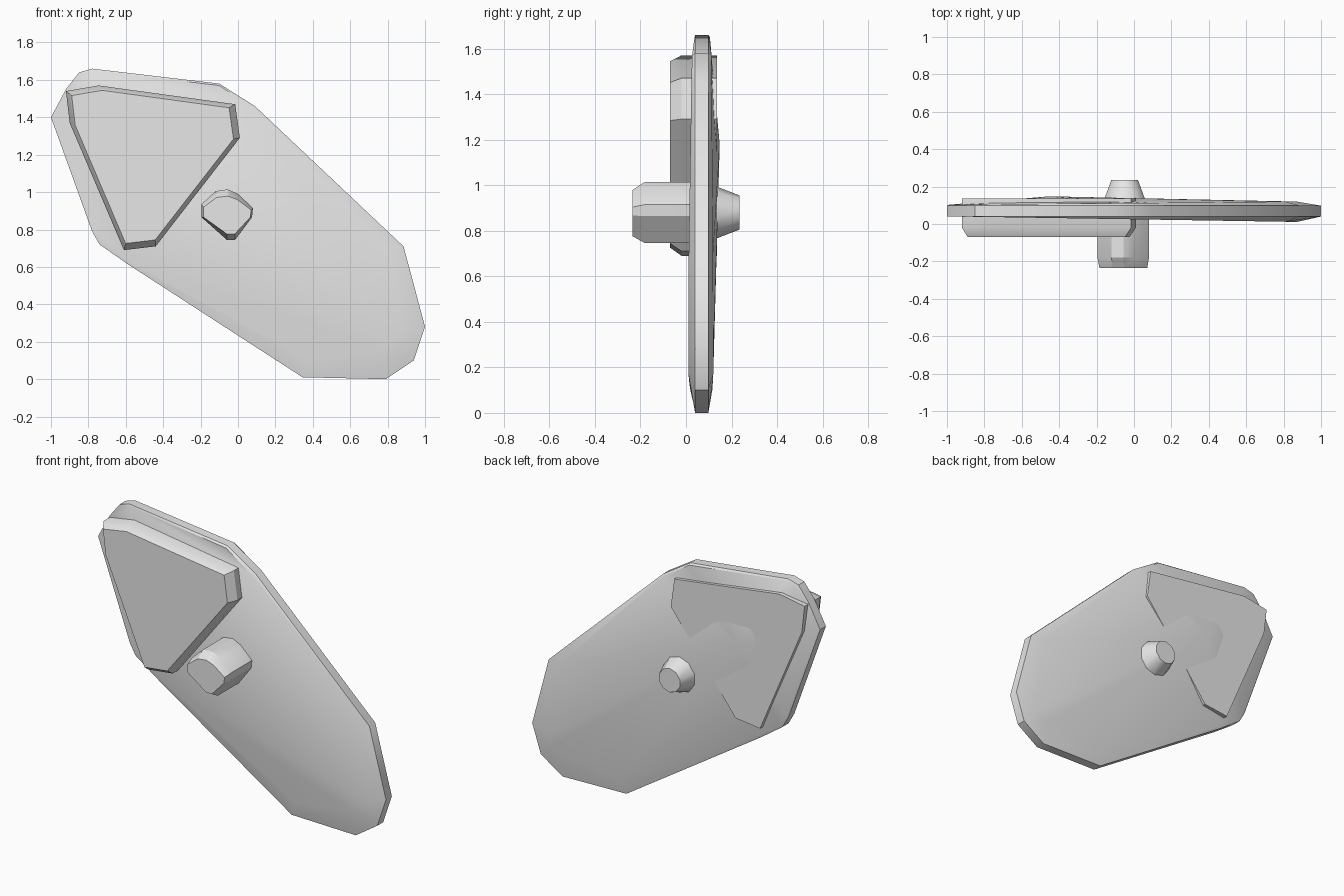
import bpy
import bmesh
import math
from mathutils import Matrix

if "Cube" in bpy.data.objects:
    bpy.data.objects.remove(bpy.data.objects["Cube"], do_unlink=True)

# One plain grey for every part
grey = bpy.data.materials.new("plain grey")
grey.use_nodes = True
colour = (0.8, 0.8, 0.8, 1)
grey.diffuse_color = colour
grey.node_tree.nodes["Principled BSDF"].inputs["Base Color"].default_value = colour


def finish(name, bm, angle):
    """Turn a bmesh into a named, shaded object."""
    bmesh.ops.recalc_face_normals(bm, faces=bm.faces)
    mesh = bpy.data.meshes.new(name)
    bm.to_mesh(mesh)
    bm.free()
    mesh.materials.append(grey)
    part = bpy.data.objects.new(name, mesh)
    bpy.context.collection.objects.link(part)
    bpy.ops.object.select_all(action="DESELECT")
    part.select_set(True)
    bpy.context.view_layer.objects.active = part
    bpy.ops.object.shade_smooth_by_angle(angle=math.radians(angle))
    return part


def loft(name, rings, angle, apex=None):
    """Skin rings of (x, y, z) from front to back; close flat or to an apex."""
    bm = bmesh.new()
    loops = [[bm.verts.new(point) for point in ring] for ring in rings]
    count = len(loops[0])
    for near, far in zip(loops, loops[1:]):
        for i in range(count):
            j = (i + 1) % count
            bm.faces.new((near[i], near[j], far[j], far[i]))
    bm.faces.new(loops[0])
    back = bm.faces.new(loops[-1])
    if apex:
        tip = bmesh.ops.poke(bm, faces=[back])["verts"][0]
        tip.co = apex
    return finish(name, bm, angle)


def section(outline, y, centre=(0, 0), scale=(1, 1)):
    """Place an x-z outline at depth y, scaled about a centre."""
    cx, cz = centre
    sx, sz = scale
    return [(cx + (x - cx) * sx, y, cz + (z - cz) * sz) for x, z in outline]


# Main plate: rim points paired with the shoulder points inside them
plate = [
    ((-1, 1.4), (-.99, 1.4)),
    ((-.92, 1.55), (-.91, 1.54)),
    ((-.85, 1.64), (-.84, 1.63)),
    ((-.78, 1.66), (-.78, 1.65)),
    ((-.1, 1.58), (-.1, 1.57)),
    ((.09, 1.46), (.08, 1.45)),
    ((.885, .71), (.81, .7)),
    ((1, .28), (.87, .25)),
    ((.94, .1), (.86, .17)),
    ((.79, 0), (.78, .15)),
    ((.345, .01), (.38, .1)),
    ((-.59, .615), (-.58, .63)),
    ((-.74, .72), (-.73, .73)),
    ((-.78, .79), (-.77, .8)),
]
rim = [pair[0] for pair in plate]
shoulder = [pair[1] for pair in plate]
front_face = [(x, .025 - .016 * x, z) for x, z in shoulder]
back_face = [(x, .112 + .009 * x, z) for x, z in shoulder]
loft("main_plate",
     [front_face, section(rim, .04), section(rim, .098), back_face],
     35, apex=(-.45, .148, 1.18))

# Raised triangular pad running through the plate
pad = [(-.92, 1.54), (-.745, 1.57), (-.015, 1.47), (.01, 1.29),
       (-.44, .71), (-.61, .69), (-.9, 1.37)]
pad_centre = (-.48, 1.2)
loft("triangular_pad",
     [section(pad, -.07, pad_centre, (.93, .93)),
      section(pad, -.02, pad_centre),
      section(pad, .137, pad_centre)], 30)

# Faceted front knob
knob = [(-.195, .935), (-.12, 1.005), (-.055, 1.015), (0, .99), (.08, .915),
        (.075, .865), (-.015, .745), (-.06, .745), (-.195, .865)]
knob_centre = (-.05, .87)
loft("front_knob",
     [section(knob, -.235, knob_centre, (.93, .75)),
      section(knob, -.18, knob_centre),
      section(knob, .06, knob_centre)], 25)

# Tapered rear peg
bm = bmesh.new()
bmesh.ops.create_cone(bm, cap_ends=True, segments=10, radius1=.125,
                      radius2=.075, depth=.13)
bmesh.ops.rotate(bm, verts=bm.verts, matrix=Matrix.Rotation(-math.pi / 2, 3, "X"))
bmesh.ops.translate(bm, verts=bm.verts, vec=(-.05, .17, .88))
finish("rear_peg", bm, 40)
